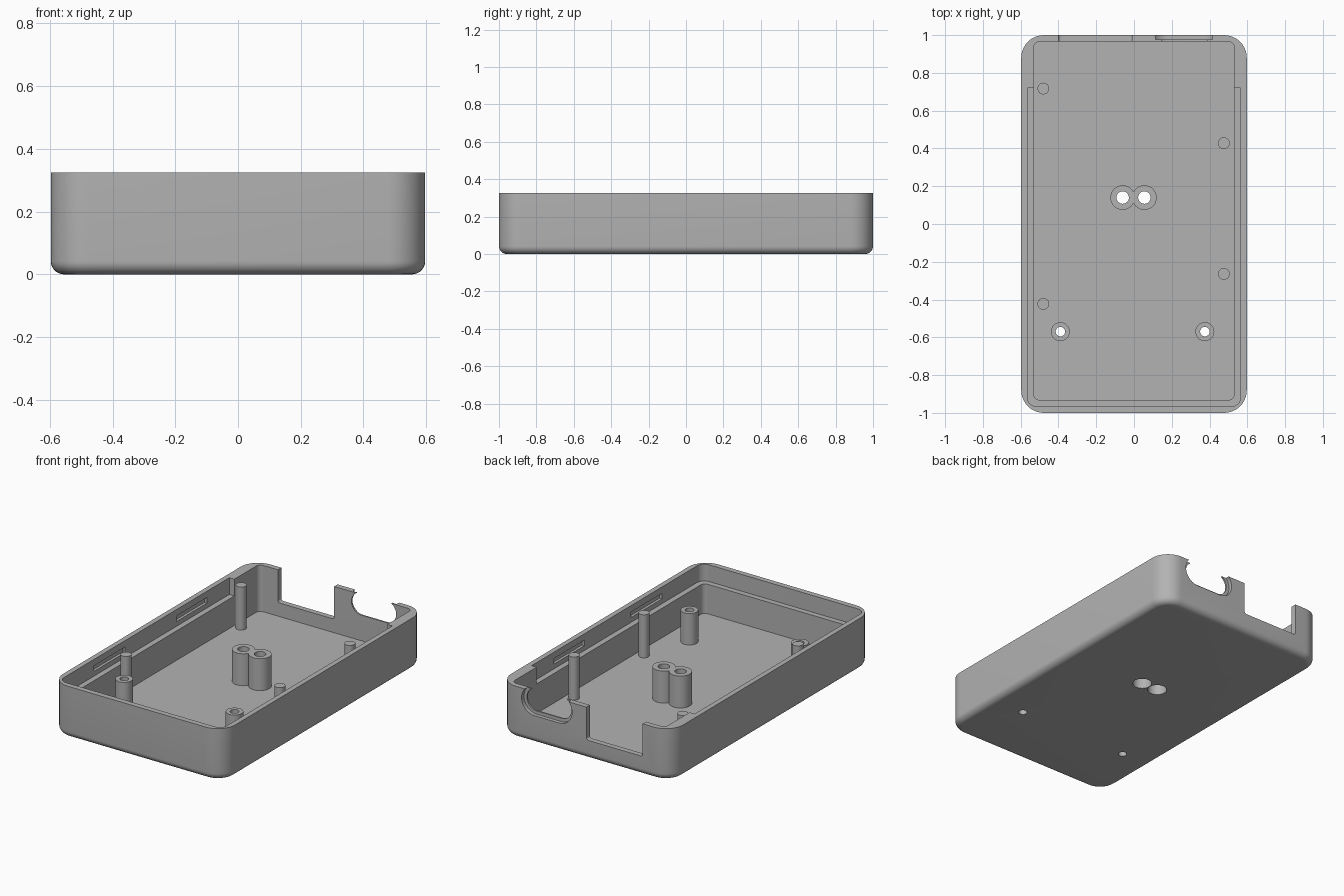
import bpy, bmesh, math

if "Cube" in bpy.data.objects:
    bpy.data.objects.remove(bpy.data.objects["Cube"])

grey = bpy.data.materials.new("grey plastic")
grey.diffuse_color = (0.45, 0.45, 0.45, 1)
grey.use_nodes = True
grey.node_tree.nodes["Principled BSDF"].inputs["Base Color"].default_value = grey.diffuse_color


def loft(name, rings):
    """Closed solid through a stack of equal-sized point rings."""
    bm = bmesh.new()
    loops = [[bm.verts.new(p) for p in ring] for ring in rings]
    n = len(loops[0])
    for a, b in zip(loops, loops[1:]):
        for i in range(n):
            j = (i + 1) % n
            bm.faces.new((a[i], a[j], b[j], b[i]))
    bm.faces.new(loops[0][::-1])
    bm.faces.new(loops[-1])
    bmesh.ops.recalc_face_normals(bm, faces=bm.faces)
    mesh = bpy.data.meshes.new(name)
    bm.to_mesh(mesh)
    bm.free()
    mesh.materials.append(grey)
    ob = bpy.data.objects.new(name, mesh)
    bpy.context.collection.objects.link(ob)
    return ob


def rounded(x0, x1, y0, y1, r, seg=10):
    """Outline of a rectangle with rounded corners."""
    pts = []
    corners = ((x1 - r, y1 - r), (x0 + r, y1 - r), (x0 + r, y0 + r), (x1 - r, y0 + r))
    for k, (cx, cy) in enumerate(corners):
        for i in range(seg + 1):
            a = (k + i / seg) * math.pi / 2
            pts.append((cx + r * math.cos(a), cy + r * math.sin(a)))
    return pts


def slab(name, rect, r, z0, z1):
    o = rounded(*rect, r)
    return loft(name, [[(x, y, z) for x, y in o] for z in (z0, z1)])


def upright(name, rect, r, y0, y1):
    """Rounded rectangle in x and z, extruded along y."""
    o = rounded(*rect, r)
    return loft(name, [[(x, y, z) for x, z in o] for y in (y0, y1)])


def rod(name, x, y, r, z0, z1, n=40):
    o = [(x + r * math.cos(2 * math.pi * i / n), y + r * math.sin(2 * math.pi * i / n))
         for i in range(n)]
    return loft(name, [[(px, py, z) for px, py in o] for z in (z0, z1)])


def combine(target, other, op="DIFFERENCE"):
    """Apply a boolean and remove the helper."""
    mod = target.modifiers.new("boolean", "BOOLEAN")
    mod.operation, mod.solver, mod.object = op, "EXACT", other
    bpy.context.view_layer.objects.active = target
    bpy.ops.object.modifier_apply(modifier=mod.name)
    bpy.data.objects.remove(other)


W, L, H = 0.597, 1.0, 0.325
FLOOR, LEDGE, FILLET = 0.035, 0.22, 0.042

# Case shell with a rounded lower edge
rings = []
for i in range(9):
    a = i / 8 * math.pi / 2
    d, z = FILLET * (1 - math.sin(a)), FILLET * (1 - math.cos(a))
    rings.append([(x, y, z) for x, y in rounded(-W + d, W - d, -L + d, L - d, 0.12 - d)])
rings.append([(x, y, H) for x, y in rounded(-W, W, -L, L, 0.12)])
case = loft("case", rings)

# Inner cavity, and the wider upper cavity that leaves a ledge
combine(case, slab("cavity", (-0.53, 0.53, -0.932, 0.966), 0.03, FLOOR, 0.5))
combine(case, slab("upper_cavity", (-0.565, 0.565, -0.966, 0.72), 0.05, LEDGE, 0.5))
# Square off the far end of the upper cavity
combine(case, slab("upper_end", (-0.565, 0.565, 0.5, 0.721), 0.001, LEDGE, 0.5))

# Snap slots in both side walls
for y0, y1 in ((-0.62, -0.31), (0.20, 0.50)):
    combine(case, slab("left_slot", (-0.582, -0.5, y0, y1), 0.002, 0.25, 0.285))
for y0, y1 in ((-0.57, -0.26), (0.20, 0.50)):
    combine(case, slab("right_slot", (0.5, 0.582, y0, y1), 0.002, 0.25, 0.285))

# Connector notch and recessed cable opening in the back wall
combine(case, upright("notch", (-0.40, -0.01, 0.12, 0.5), 0.015, 0.94, 1.1))
combine(case, upright("cable_recess", (0.09, 0.44, 0.175, 0.355), 0.0899, 0.976, 1.1))
combine(case, upright("cable_opening", (0.11, 0.42, 0.195, 0.335), 0.0699, 0.94, 1.1))

# Central twin post and the two front screw posts
TWIN = ((-0.06, 0.14), (0.055, 0.14))
SCREW = ((-0.39, -0.57), (0.375, -0.57))
twin = rod("twin_post", *TWIN[0], 0.065, 0.02, 0.235)
combine(twin, rod("second", *TWIN[1], 0.065, 0.02, 0.235), "UNION")
for x, y in TWIN:
    for ob in (case, twin):
        combine(ob, rod("bore", x, y, 0.033, -0.1, 0.5))
        combine(ob, rod("counterbore", x, y, 0.056, -0.1, 0.13))
objects = [case, twin]
for x, y in SCREW:
    post = rod("screw_post", x, y, 0.05, 0.02, 0.232)
    for ob in (case, post):
        combine(ob, rod("bore", x, y, 0.025, -0.1, 0.5))
    objects.append(post)

# Locating pegs
for x, y in ((-0.48, 0.717), (-0.48, -0.423), (0.476, 0.428), (0.476, -0.264)):
    objects.append(rod("locating_peg", x, y, 0.031, 0.02, 0.305, 32))

# Smooth curved faces, keep edges sharp
for ob in objects:
    bpy.ops.object.select_all(action="DESELECT")
    ob.select_set(True)
    bpy.context.view_layer.objects.active = ob
    bpy.ops.object.shade_smooth_by_angle(angle=math.radians(30))
